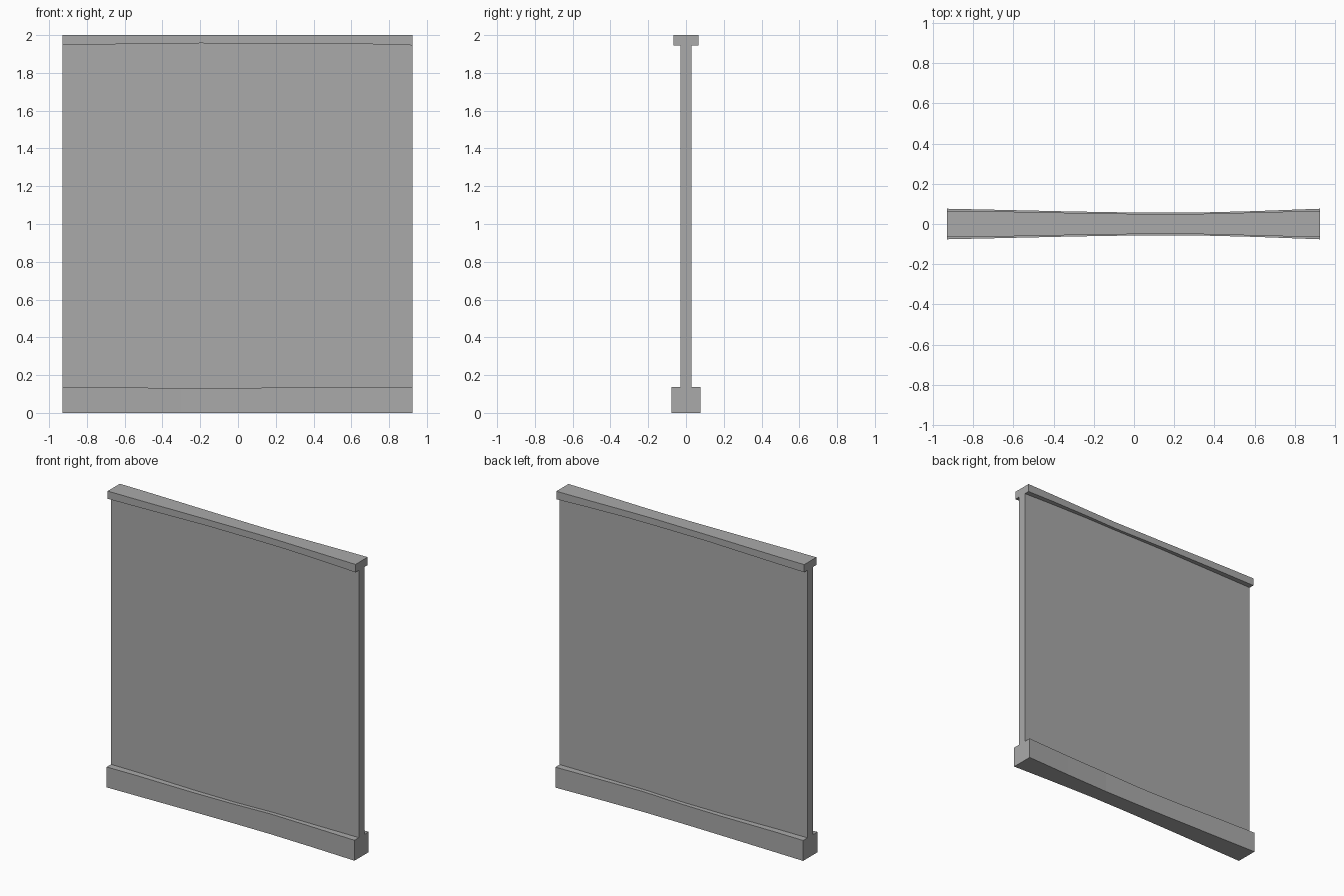
import bpy
import bmesh

if "Cube" in bpy.data.objects:
    bpy.data.objects.remove(bpy.data.objects["Cube"], do_unlink=True)

LEFT, RIGHT = -0.93, 0.925

grey = bpy.data.materials.new("plain_grey")
grey.use_nodes = True
colour = (0.4, 0.4, 0.4, 1)
grey.diffuse_color = colour
grey.node_tree.nodes["Principled BSDF"].inputs["Base Color"].default_value = colour


def loft(name, stations):
    """Bridge rectangular sections given as (x, half depth, bottom, top)."""
    bm = bmesh.new()
    rings = []
    for x, d, z0, z1 in stations:
        corners = ((-d, z0), (d, z0), (d, z1), (-d, z1))
        rings.append([bm.verts.new((x, y, z)) for y, z in corners])
    for a, b in zip(rings, rings[1:]):
        for i in range(4):
            j = (i + 1) % 4
            bm.faces.new((a[i], a[j], b[j], b[i]))
    bm.faces.new(rings[0])
    bm.faces.new(rings[-1])
    bmesh.ops.recalc_face_normals(bm, faces=bm.faces)
    mesh = bpy.data.meshes.new(name)
    bm.to_mesh(mesh)
    bm.free()
    mesh.materials.append(grey)
    obj = bpy.data.objects.new(name, mesh)
    bpy.context.collection.objects.link(obj)
    return obj


# Flat wall panel
loft("wall_panel", [(x, 0.029, 0.1, 1.97) for x in (LEFT, RIGHT)])

# Skirting, worn thinner toward the middle: x, half depth, top height
skirting = [(LEFT, 0.076, 0.138), (-0.7, 0.071, 0.137), (-0.3, 0.062, 0.13),
            (0, 0.057, 0.13), (0.28, 0.056, 0.137), (0.6, 0.064, 0.137),
            (RIGHT, 0.076, 0.138)]
loft("skirting", [(x, d, 0, z) for x, d, z in skirting])

# Cap rail, worn the same way: x, half depth, underside height
cap = [(LEFT, 0.065, 1.948), (-0.7, 0.063, 1.951), (-0.45, 0.058, 1.954),
       (-0.2, 0.053, 1.957), (0.2, 0.048, 1.955), (0.4, 0.052, 1.956),
       (0.7, 0.06, 1.952), (RIGHT, 0.065, 1.946)]
loft("cap_rail", [(x, d, z, 2) for x, d, z in cap])
